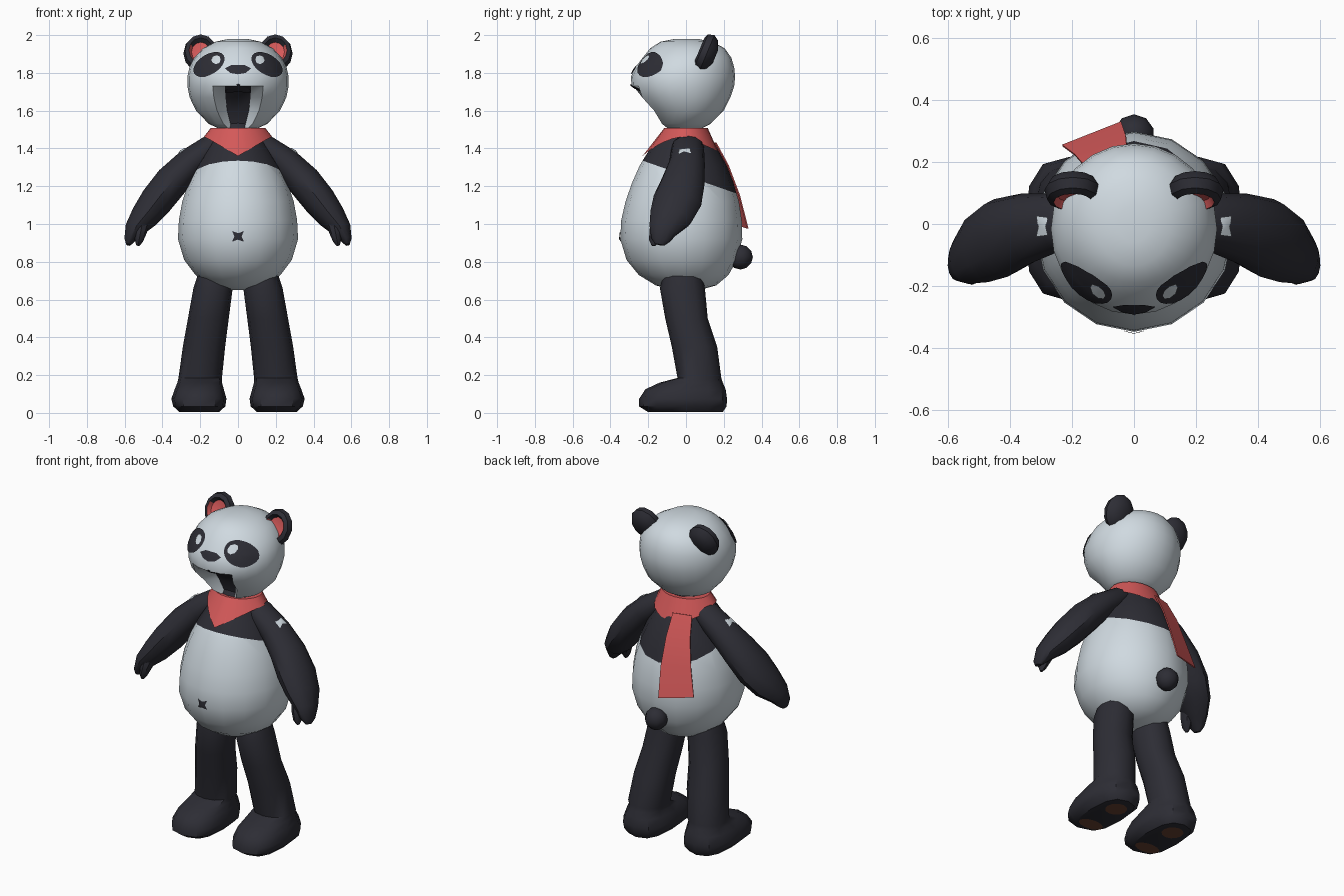
import bpy, bmesh, math
from mathutils import Vector
from mathutils.bvhtree import BVHTree

if "Cube" in bpy.data.objects:
    bpy.data.objects.remove(bpy.data.objects["Cube"])

COLORS = {"white_fur": (.63, .70, .75), "black_fur": (.026, .026, .035),
          "red_cloth": (.66, .10, .10), "brown_pad": (.13, .05, .03)}
MATS = {}
for key, rgb in COLORS.items():
    MATS[key] = bpy.data.materials.new(key)
    MATS[key].diffuse_color = (*rgb, 1)


def finish(name, bm, colors, rule=None, angle=40, closed=True):
    """Turn a bmesh into an object; rule(face) picks the colour index."""
    if closed:
        bmesh.ops.recalc_face_normals(bm, faces=bm.faces)
    for f in bm.faces:
        f.material_index = rule(f) if rule else 0
    me = bpy.data.meshes.new(name)
    bm.to_mesh(me)
    ob = bpy.data.objects.new(name, me)
    bpy.context.collection.objects.link(ob)
    for c in colors:
        me.materials.append(MATS[c])
    bpy.ops.object.select_all(action='DESELECT')
    ob.select_set(True)
    bpy.context.view_layer.objects.active = ob
    bpy.ops.object.shade_smooth_by_angle(angle=math.radians(angle))
    return BVHTree.FromBMesh(bm)


def loft(rings, caps=True):
    bm = bmesh.new()
    rows = [[bm.verts.new(p) for p in r] for r in rings]
    n = len(rows[0])
    for a, b in zip(rows, rows[1:]):
        for k in range(n):
            bm.faces.new((a[k], a[(k + 1) % n], b[(k + 1) % n], b[k]))
    if caps:
        bm.faces.new(rows[0])
        bm.faces.new(rows[-1])
    return bm


def level_ring(z, front, back, rx, n, x=0.0, power=1.0):
    """Horizontal ring given by its front and back y; the first point faces front."""
    out, cy, ry = [], (front + back) / 2, (back - front) / 2
    for k in range(n):
        a = 2 * math.pi * k / n
        s, c = math.sin(a), math.cos(a)
        out.append(Vector((x + rx * math.copysign(abs(s) ** power, s),
                           cy - ry * math.copysign(abs(c) ** power, c), z)))
    return out


def tube_rings(path, n):
    """Rings across a path of (x, y, z, radius, depth radius)."""
    pts = [Vector(p[:3]) for p in path]
    out = []
    for i, p in enumerate(path):
        d = (pts[min(i + 1, len(pts) - 1)] - pts[max(i - 1, 0)]).normalized()
        v = d.cross(Vector((0, 1, 0))).normalized()
        u = v.cross(d)
        out.append([pts[i] + v * p[3] * math.cos(2 * math.pi * k / n)
                    + u * p[4] * math.sin(2 * math.pi * k / n) for k in range(n)])
    return out


def decal(name, tree, outline, place, direction, color, lift=.006):
    """Thin patch that follows a surface; place(u, v) gives the ray start."""
    bm = bmesh.new()
    d = Vector(direction)
    cu = sum(p[0] for p in outline) / len(outline)
    cv = sum(p[1] for p in outline) / len(outline)

    def drop(u, v):
        hit, nor, _, _ = tree.ray_cast(place(u, v), d)
        if hit is None:
            hit, nor, _, _ = tree.find_nearest(place(u, v))
        if nor.dot(d) > 0:
            nor = -nor
        return bm.verts.new(hit + nor * lift)
    mid = drop(cu, cv)
    rows = [[drop(cu + (u - cu) * t, cv + (v - cv) * t) for u, v in outline]
            for t in (.33, .67, 1)]
    n = len(outline)
    for k in range(n):
        j = (k + 1) % n
        bm.faces.new((mid, rows[0][k], rows[0][j]))
        for a, b in zip(rows, rows[1:]):
            bm.faces.new((a[k], b[k], b[j], a[j]))
    bm.normal_update()
    for f in bm.faces:
        if f.normal.dot(d) > 0:
            f.normal_flip()
    finish(name, bm, [color], closed=False)


def oval(cx, cy, a, b, tilt=0.0, n=20):
    c, s = math.cos(tilt), math.sin(tilt)
    return [(cx + a * math.cos(t) * c - b * math.sin(t) * s,
             cy + a * math.cos(t) * s + b * math.sin(t) * c)
            for t in (2 * math.pi * k / n for k in range(n))]


# Torso: white belly, black chest above a slanted cut
torso = loft([level_ring(*r, 16) for r in (
    (.65, -.07, .07, .06), (.675, -.16, .16, .15), (.73, -.25, .225, .225), (.81, -.315, .27, .285),
    (.92, -.348, .298, .318), (1.02, -.343, .295, .313), (1.12, -.32, .28, .295),
    (1.22, -.285, .25, .262), (1.31, -.245, .215, .22), (1.40, -.19, .165, .165),
    (1.50, -.10, .09, .10), (1.55, -.08, .07, .08))])
cut_n = Vector((0, .35, 1)).normalized()
cut_p = Vector((0, 0, 1.255))
bmesh.ops.bisect_plane(torso, geom=torso.verts[:] + torso.edges[:] + torso.faces[:],
                       plane_co=cut_p, plane_no=cut_n)
torso_tree = finish("torso", torso, ["white_fur", "black_fur"],
                    lambda f: int((f.calc_center_median() - cut_p).dot(cut_n) > 0))
star = [(r * math.cos(t), .935 + r * .9 * math.sin(t)) for r, t in
        ((.042 if k % 2 else .018, math.pi * k / 4) for k in range(8))]
front = lambda u, v: Vector((u, -2, v))
decal("navel", torso_tree, star, front, (0, 1, 0), "black_fur")

# Head with a short snout and an open mouth groove
N = 24
rings = [level_ring(*r, N) for r in (
    (1.50, -.10, .07, .09), (1.53, -.145, .13, .155), (1.60, -.195, .20, .222), (1.67, -.265, .235, .256),
    (1.73, -.288, .255, .268), (1.78, -.292, .26, .268), (1.83, -.268, .255, .257),
    (1.88, -.23, .24, .232), (1.93, -.19, .205, .185), (1.965, -.135, .14, .12), (1.98, -.06, .06, .05))]
for i, push in ((0, .02), (1, .06), (2, .085), (3, .11)):
    for k in (-1, 0, 1):
        rings[i][k].y += push


def mouth_rule(f):
    c = f.calc_center_median()
    return int(abs(c.x) < .045 and c.y < -.02 and 1.505 < c.z < 1.72)


head_tree = finish("head", loft(rings), ["white_fur", "black_fur"], mouth_rule)
decal("nose", head_tree, [(-.068, 1.822), (-.035, 1.838), (.035, 1.838), (.068, 1.822),
                          (.04, 1.797), (0, 1.79), (-.04, 1.797)], front, (0, 1, 0), "black_fur")
decal("upper_lip", head_tree, [(-.07, 1.712), (0, 1.742), (.07, 1.712), (.06, 1.70), (0, 1.705), (-.06, 1.70)],
      front, (0, 1, 0), "black_fur")

# Scarf: kerchief ring around the neck, pointed in front
collar = [[], [], []]
for k in range(24):
    a = 2 * math.pi * k / 24
    s, c = math.sin(a), math.cos(a)
    tip = max(0, 1 - abs(s) / .95) if c > 0 else 0
    low = 1.46 - .10 * tip - (.075 * -c if c < 0 else 0)
    outer = Vector((.182 * s, -.125 * c - .105 * tip - (.045 * c if c < 0 else 0), low))
    top = Vector((.145 * s, -.115 * c, 1.508))
    collar[0].append(Vector((.10 * s, -.08 * c, 1.505)))
    collar[1].append(top)
    collar[2].append(outer)
finish("scarf", loft(collar, caps=False), ["red_cloth"])

# Scarf tail hanging down the back
bm = bmesh.new()
strip = [[bm.verts.new(p) for p in row] for row in (
    ((-.02, .155, 1.43), (-.13, .125, 1.43)), ((-.02, .22, 1.31), (-.155, .18, 1.31)),
    ((-.025, .28, 1.15), (-.19, .22, 1.15)), ((-.04, .325, .975), (-.23, .25, 1.0)))]
for a, b in zip(strip, strip[1:]):
    bm.faces.new((a[0], a[1], b[1], b[0]))
ext = bmesh.ops.extrude_face_region(bm, geom=bm.faces[:])
for v in ext["geom"]:
    if isinstance(v, bmesh.types.BMVert):
        v.co += Vector((-.002, .006, .002))
finish("scarf_tail", bm, ["red_cloth"])

# Tail
bm = bmesh.new()
bmesh.ops.create_uvsphere(bm, u_segments=10, v_segments=6, radius=.066)
bmesh.ops.translate(bm, verts=bm.verts, vec=(0, .288, .825))
finish("tail", bm, ["black_fur"])

# Paired parts
for s, side in ((1, "left"), (-1, "right")):
    # Eye patch and pupil
    decal(side + "_eye_patch", head_tree, oval(s * .15, 1.842, .09, .052, -s * .55),
          front, (0, 1, 0), "black_fur")
    decal(side + "_pupil", head_tree, oval(s * .112, 1.864, .024, .024, n=8),
          front, (0, 1, 0), "white_fur", .011)

    # Ear: tilted flattened ball with a hollow red front
    ear = []
    for off, r in ((-.012, .025), (-.018, .052), (-.04, .066), (-.03, .088), (0, .097), (.028, .078), (.045, .035)):
        ear.append([Vector((s * .197 + r * .95 * math.cos(t),
                            .11 + off + .42 * r * math.sin(t),
                            1.903 + r * math.sin(t) - .42 * off))
                    for t in (2 * math.pi * k / 12 for k in range(12))])
    centre = Vector((s * .197, .11, 1.903))

    def ear_rule(f):
        q = f.calc_center_median() - centre
        off = q.y - .42 * q.z
        return int(off < 0 and math.hypot(q.x, q.z) < .062)
    finish(side + "_ear", loft(ear), ["black_fur", "red_cloth"], ear_rule)

    # Arm tapering into a mitten hand with a thumb
    arm = loft(tube_rings([(s * x, y, z, r, d) for x, y, z, r, d in (
        (.06, .01, 1.44, .04, .06), (.14, .01, 1.41, .065, .085), (.25, .005, 1.325, .08, .095),
        (.35, -.015, 1.225, .09, .115), (.43, -.045, 1.125, .088, .13), (.495, -.08, 1.04, .075, .115),
        (.55, -.12, .97, .052, .078), (.575, -.135, .915, .028, .05), (.58, -.14, .89, .012, .025))], 12))
    arm_tree = finish(side + "_arm", arm, ["black_fur"])
    finish(side + "_thumb", loft(tube_rings([(s * x, y, z, r, d) for x, y, z, r, d in (
        (.50, -.12, 1.03, .04, .05), (.515, -.155, .96, .033, .04),
        (.525, -.17, .91, .022, .027), (.53, -.172, .885, .008, .01))], 8)), ["black_fur"])
    decal(side + "_shoulder_patch", arm_tree,
          [(s * .275, -.035), (s * .312, -.04), (s * .305, -.008), (s * .312, .025), (s * .275, .02), (s * .282, -.008)],
          lambda u, v: Vector((u, v, 3)), (0, 0, -1), "white_fur")

    # Leg and foot in one piece
    leg = [level_ring(z, f, b, rx, 12, s * x, p) for z, f, b, rx, x, p in (
        (.004, -.20, .195, .105, .205, .75), (.035, -.25, .215, .138, .205, .75), (.075, -.248, .217, .146, .207, .75),
        (.125, -.215, .21, .13, .205, .8), (.16, -.14, .195, .118, .203, .9), (.185, -.045, .187, .115, .20, .9),
        (.35, -.075, .165, .112, .18, .9), (.50, -.11, .115, .108, .157, .9),
        (.66, -.138, .10, .104, .132, .9), (.74, -.12, .085, .085, .125, .9))]
    foot_tree = finish(side + "_leg", loft(leg), ["black_fur"])
    below = lambda u, v: Vector((u, v, -1))
    for part, shape in (("heel_pad", oval(s * .205, .09, .062, .062, n=12)),
                        ("toe_pad", oval(s * .205, -.13, .08, .045, n=12))):
        decal(side + "_" + part, foot_tree, shape, below, (0, 0, 1), "brown_pad", .004)

for m in bpy.data.materials:
    if m.users and not m.is_grease_pencil:
        m.use_nodes = True
        m.node_tree.nodes["Principled BSDF"].inputs["Base Color"].default_value = m.diffuse_color
